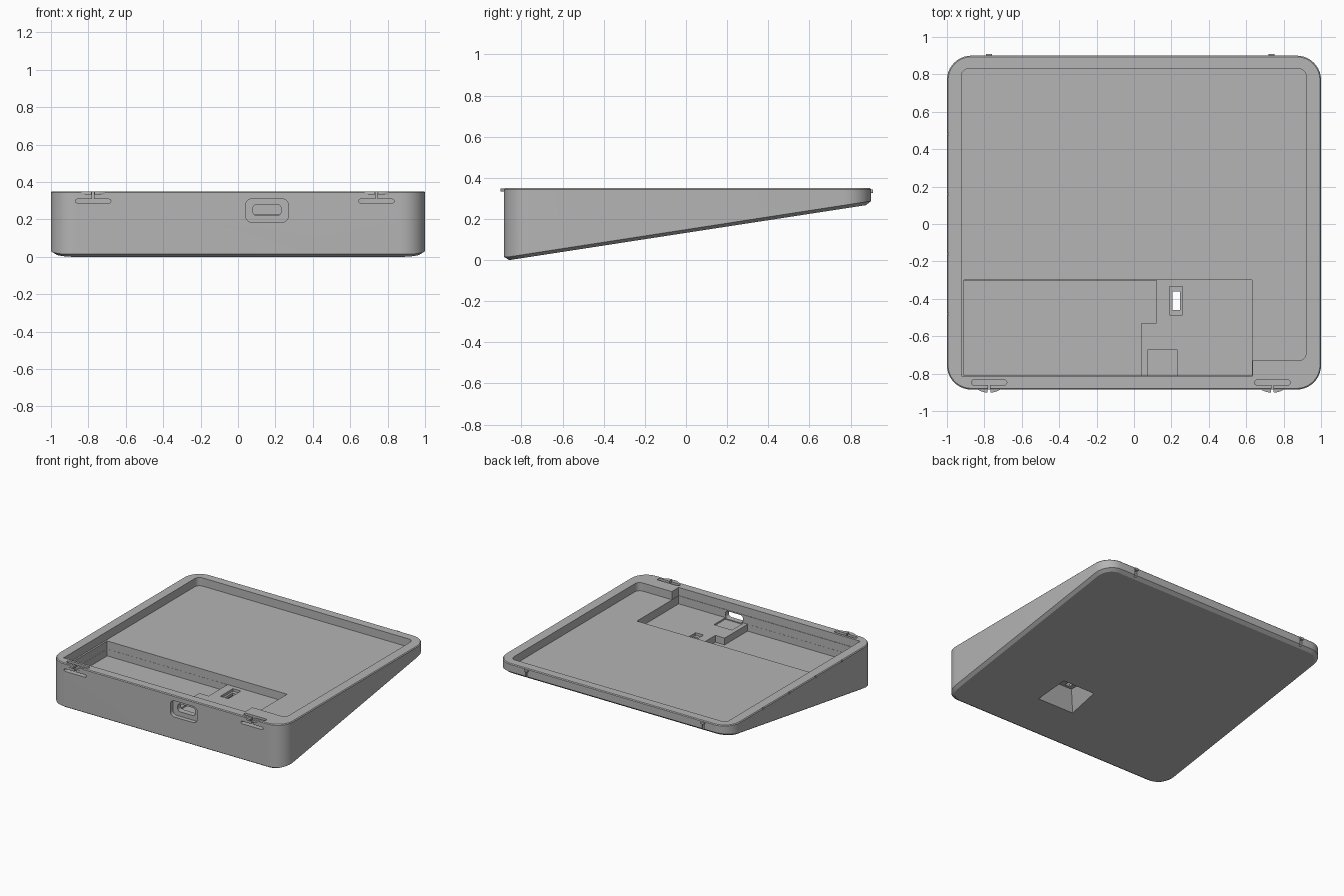
import bpy, bmesh, math
from mathutils import Vector

cube = bpy.data.objects.get("Cube")
if cube:
    bpy.data.objects.remove(cube, do_unlink=True)

grey = bpy.data.materials.new("plain_grey")
grey.use_nodes = True
COLOUR = (0.46, 0.46, 0.46, 1)
grey.diffuse_color = COLOUR
grey.node_tree.nodes["Principled BSDF"].inputs["Base Color"].default_value = COLOUR

TOP, FLOOR, SHELF, WELL = 0.35, 0.287, 0.225, 0.172


def outline(x0, x1, y0, y1, r=0.0, n=10):
    """Rectangle outline with optional round corners."""
    if r <= 0:
        return [(x0, y0), (x1, y0), (x1, y1), (x0, y1)]
    pts = []
    corners = [(x1 - r, y1 - r), (x0 + r, y1 - r), (x0 + r, y0 + r), (x1 - r, y0 + r)]
    for k, (cx, cy) in enumerate(corners):
        for i in range(n + 1):
            a = math.pi / 2 * (k + i / n)
            pts.append((cx + r * math.cos(a), cy + r * math.sin(a)))
    return pts


def loft(name, rings):
    """Closed solid through equal-length rings of 3D points."""
    bm = bmesh.new()
    loops = [[bm.verts.new(p) for p in ring] for ring in rings]
    count = len(loops[0])
    for a, b in zip(loops, loops[1:]):
        for i in range(count):
            j = (i + 1) % count
            bm.faces.new((a[i], a[j], b[j], b[i]))
    bm.faces.new(loops[0][::-1])
    bm.faces.new(loops[-1])
    bmesh.ops.recalc_face_normals(bm, faces=bm.faces)
    mesh = bpy.data.meshes.new(name)
    bm.to_mesh(mesh)
    bm.free()
    mesh.materials.append(grey)
    ob = bpy.data.objects.new(name, mesh)
    bpy.context.collection.objects.link(ob)
    return ob


def prism(name, pts, lo, hi, axis="z"):
    """Extrude an outline along z, or an x-z outline along y."""
    if axis == "z":
        return loft(name, [[(x, y, h) for x, y in pts] for h in (lo, hi)])
    return loft(name, [[(x, h, z) for x, z in pts] for h in (lo, hi)])


def cut(target, cutter):
    cutter.hide_render = True
    mod = target.modifiers.new("cut", "BOOLEAN")
    mod.operation = "DIFFERENCE"
    mod.solver = "EXACT"
    mod.object = cutter
    bpy.context.view_layer.objects.active = target
    bpy.ops.object.modifier_apply(modifier=mod.name)
    bpy.data.objects.remove(cutter, do_unlink=True)


def base_z(y):
    return max(0.0, 0.154 * (y + 0.86))


# Wedge-shaped case with slanted, chamfered underside
def case_ring(inset, height):
    pts = outline(-1 + inset, 1 - inset, -0.885 + inset, 0.9 - inset, 0.13 - inset)
    return [(x, y, height(y)) for x, y in pts]


case = loft("wedge_case", [
    case_ring(0.025, base_z),
    case_ring(0.0, lambda y: base_z(y) + 0.016),
    case_ring(0.0, lambda y: TOP - 0.006),
    case_ring(0.006, lambda y: TOP),
])

# Tray recess, its front extension, shelf and deep well
HIGH = 0.5
for name, rect, r, low in [
    ("tray", (-0.923, 0.92, -0.73, 0.83), 0.04, FLOOR),
    ("tray_front", (-0.923, 0.633, -0.814, -0.6), 0, FLOOR),
    ("shelf", (-0.91, 0.63, -0.811, -0.30), 0, SHELF),
    ("well", (-0.909, 0.04, -0.810, -0.301), 0, WELL),
    ("well_side", (-0.5, 0.12, -0.53, -0.3015), 0, WELL + 0.0001),
    ("port_bay", (0.075, 0.23, -0.809, -0.67), 0, 0.213),
    ("window_rim", (0.19, 0.258, -0.487, -0.333), 0, 0.205),
    ("window", (0.205, 0.245, -0.46, -0.36), 0, 0.05),
]:
    cut(case, prism(name, outline(*rect, r), low, HIGH))

# Flared opening in the underside below the window
cut(case, loft("flare", [
    [(x, y, -0.055) for x, y in outline(0.05, 0.46, -0.60, -0.23)],
    [(x, y, 0.185) for x, y in outline(0.17, 0.35, -0.48, -0.34)],
]))

# Cable port through the front wall
cut(case, prism("port_recess", outline(0.04, 0.27, 0.185, 0.31, 0.035), -1, -0.852, "y"))
cut(case, prism("port_hole", outline(0.08, 0.23, 0.22, 0.28, 0.022), -1, -0.79, "y"))

# Front spring clips: slots, split and curved tongues
for side, cx in (("right", -0.775), ("left", 0.74)):
    cut(case, prism("top_slot", outline(cx - 0.095, cx + 0.095, -0.862, -0.833, 0.014, 5),
                    0.29, HIGH))
    cut(case, prism("front_slot", outline(cx - 0.095, cx + 0.095, 0.288, 0.308, 0.0095, 5),
                    -1, -0.834, "y"))
    cut(case, prism("split", outline(cx - 0.006, cx + 0.006, 0.298, HIGH), -1, -0.845, "y"))
    for s in (-1, 1):
        arc = [(cx + s * 0.12 * math.sin(a), -0.782 - 0.12 * math.cos(a))
               for a in [0.06 + 0.64 * i / 8 for i in range(9)]]
        pts = arc + [(cx + s * 0.007, arc[-1][1])]
        prism(f"{side}_clip_tongue", pts, 0.334, 0.348)

# Rear catches: narrow grooves with a small peg
for side, cx in (("right", -0.775), ("left", 0.735)):
    cut(case, prism("catch_groove", outline(cx - 0.009, cx + 0.009, 0.2, 0.335),
                    0.888, 1, "y"))
    prism(f"{side}_rear_peg", outline(cx - 0.017, cx + 0.017, 0.326, 0.343, 0.005, 3),
          0.885, 0.91, "y")

# Small nicks along the side rim
for y in (-0.48, -0.16, 0.16, 0.48):
    cut(case, prism("rim_nick", outline(-1.1, -0.992, y - 0.007, y + 0.007), 0.335, HIGH))

# Smooth rounded corners, crisp edges
bpy.ops.object.select_all(action="DESELECT")
case.select_set(True)
bpy.context.view_layer.objects.active = case
bpy.ops.object.shade_smooth_by_angle(angle=math.radians(25))
